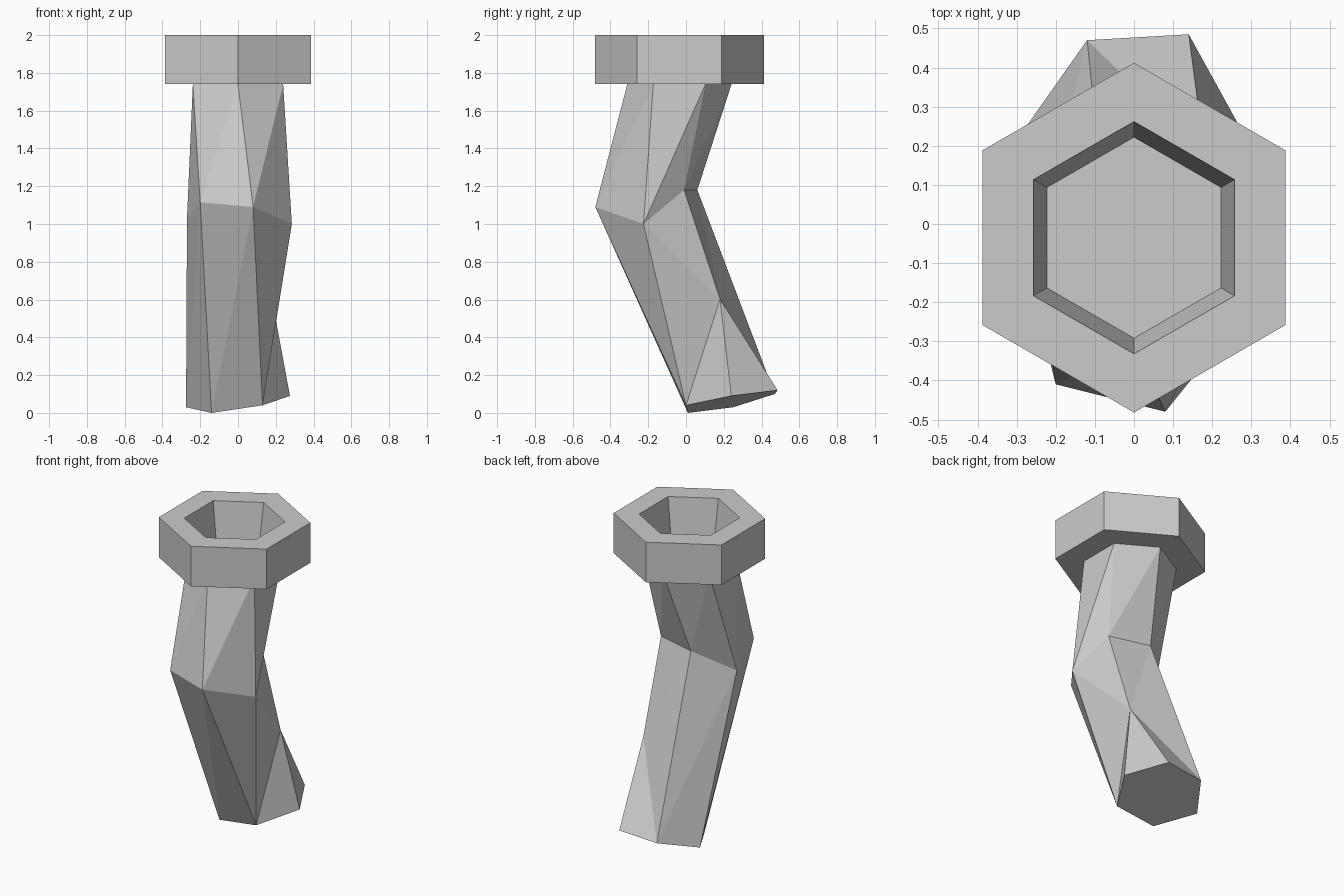
import bpy
import bmesh
from math import radians, sin, cos

SIDES = 6
CENTRE_Y = -0.035

cube = bpy.data.objects.get("Cube")
if cube:
    bpy.data.objects.remove(cube, do_unlink=True)

steel = bpy.data.materials.new("grey steel")
steel.use_nodes = True
colour = (0.6, 0.6, 0.6, 1)
steel.diffuse_color = colour
steel.node_tree.nodes["Principled BSDF"].inputs["Base Color"].default_value = colour


def hexagon(radius, z):
    """Points of a level hexagon, the first one pointing to the front."""
    angles = [radians(60 * k - 90) for k in range(SIDES)]
    return [(radius * cos(a), CENTRE_Y + radius * sin(a), z) for a in angles]


def add_ring(bm, points):
    return [bm.verts.new(p) for p in points]


def finish(bm, name):
    bmesh.ops.recalc_face_normals(bm, faces=bm.faces)
    mesh = bpy.data.meshes.new(name)
    bm.to_mesh(mesh)
    bm.free()
    mesh.materials.append(steel)
    obj = bpy.data.objects.new(name, mesh)
    bpy.context.collection.objects.link(obj)
    return obj


# Hex head: tapered socket, rim, outer wall and underside
bm = bmesh.new()
profile = [(0.257, 1.76), (0.297, 2.0), (0.447, 2.0), (0.447, 1.74), (0.276, 1.74)]
rings = [add_ring(bm, hexagon(r, z)) for r, z in profile]
bm.faces.new(rings[0])
for lower, upper in zip(rings, rings[1:]):
    for k in range(SIDES):
        n = (k + 1) % SIDES
        bm.faces.new((lower[k], lower[n], upper[n], upper[k]))
finish(bm, "bolt_head")

# Bent shank: level top, crooked knee and tilted tip
bm = bmesh.new()
top = add_ring(bm, hexagon(0.276, 1.74))
knee = add_ring(bm, [(0.08, -0.48, 1.09), (0.285, -0.225, 1.0), (0.187, -0.01, 1.18),
                     (-0.077, 0.06, 1.18), (-0.27, -0.136, 1.03), (-0.2, -0.41, 1.115)])
tip = add_ring(bm, [(0.13, 0.0, 0.04), (0.275, 0.24, 0.09), (0.14, 0.485, 0.12),
                    (-0.12, 0.47, 0.10), (-0.275, 0.25, 0.03), (-0.14, 0.01, 0.0)])
dent = bm.verts.new((0.18, 0.18, 0.603))

for k in range(SIDES):
    n = (k + 1) % SIDES
    bm.faces.new((top[k], top[n], knee[k]))
    bm.faces.new((top[n], knee[n], knee[k]))
    # The dented corner replaces the plain strip on three sides
    if k in (1, 2):
        bm.faces.new((knee[k], knee[n], dent))
    else:
        bm.faces.new((knee[k], knee[n], tip[k]))
    if k < 3:
        bm.faces.new((dent, tip[n], tip[k]))
    else:
        bm.faces.new((knee[n], tip[n], tip[k]))
bm.faces.new((knee[1], dent, tip[0]))
bm.faces.new((knee[3], tip[3], dent))
bm.faces.new(tip)
finish(bm, "bent_shank")
